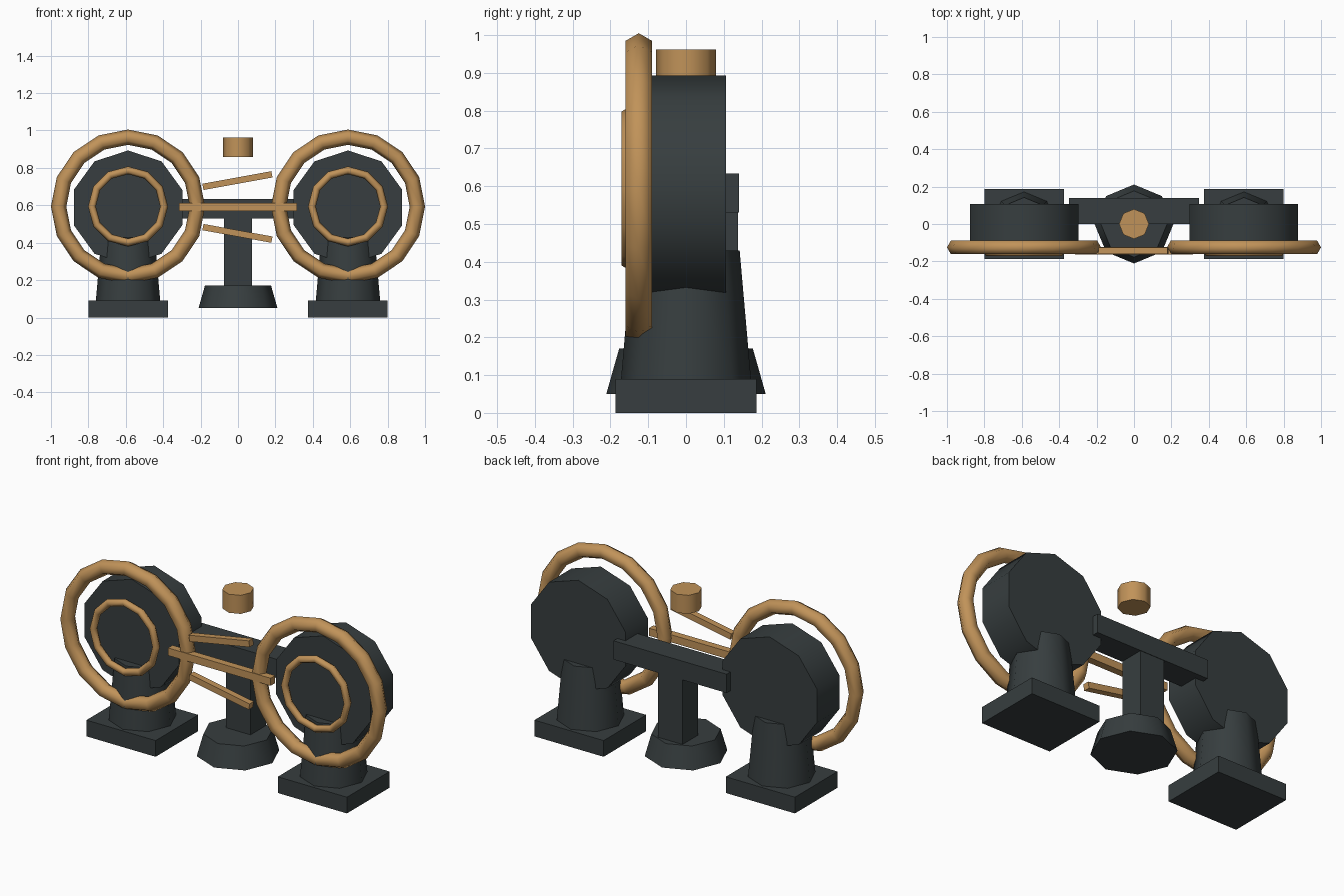
import bpy
from math import pi, radians

if "Cube" in bpy.data.objects:
    bpy.data.objects.remove(bpy.data.objects["Cube"])


def material(name, rgb):
    m = bpy.data.materials.new(name)
    m.diffuse_color = (*rgb, 1)
    m.use_nodes = True
    m.node_tree.nodes["Principled BSDF"].inputs["Base Color"].default_value = m.diffuse_color
    return m


DARK = material("dark_metal", (0.038, 0.048, 0.05))
COPPER = material("copper", (0.53, 0.29, 0.10))


def finish(name, mat, smooth=None):
    o = bpy.context.object
    o.name = name
    o.data.materials.append(mat)
    if smooth:
        bpy.ops.object.shade_smooth_by_angle(angle=radians(smooth))
    return o


def box(name, mat, loc, size, tilt=0):
    bpy.ops.mesh.primitive_cube_add(size=1, location=loc)
    o = finish(name, mat)
    o.scale = size
    o.rotation_euler = (0, tilt, 0)


def cone(name, mat, loc, r1, r2, depth, sides, rot=(0, 0, 0)):
    bpy.ops.mesh.primitive_cone_add(vertices=sides, radius1=r1, radius2=r2,
                                    depth=depth, location=loc, rotation=rot)
    finish(name, mat, 50)


def ring(name, loc, major, minor, segs):
    bpy.ops.mesh.primitive_torus_add(major_radius=major, minor_radius=minor,
                                     major_segments=segs, minor_segments=6,
                                     location=loc, rotation=(pi / 2, 0, 0))
    finish(name, COPPER, 65)


# Two drum stations, left and right
for side, x in (("left", -0.588), ("right", 0.588)):
    box(side + "_foot", DARK, (x, 0, 0.045), (0.425, 0.374, 0.09))
    cone(side + "_pedestal", DARK, (x, 0, 0.26), 0.172, 0.142, 0.34, 8)
    # decagonal drum with a corner at the top
    cone(side + "_drum", DARK, (x, 0.007, 0.588), 0.305, 0.305, 0.198, 10,
         (pi / 2, 0, 0))
    ring(side + "_outer_ring", (x, -0.125, 0.593), 0.371, 0.041, 16)
    ring(side + "_inner_ring", (x, -0.153, 0.594), 0.193, 0.021, 12)

# Central stand
cone("center_base", DARK, (0, 0, 0.11), 0.211, 0.177, 0.12, 8)
box("center_column", DARK, (0, 0.07, 0.35), (0.15, 0.135, 0.38))
box("cross_bar", DARK, (0, 0.07, 0.582), (0.695, 0.14, 0.104))
cone("top_cap", COPPER, (0, 0, 0.911), 0.08, 0.08, 0.103, 8)

# Front rods between the rings
box("middle_rod", COPPER, (0, -0.144, 0.591), (0.63, 0.04, 0.042))
box("upper_rod", COPPER, (-0.003, -0.143, 0.732), (0.375, 0.036, 0.034), radians(-10.3))
box("lower_rod", COPPER, (-0.003, -0.143, 0.45), (0.375, 0.036, 0.034), radians(10.3))
